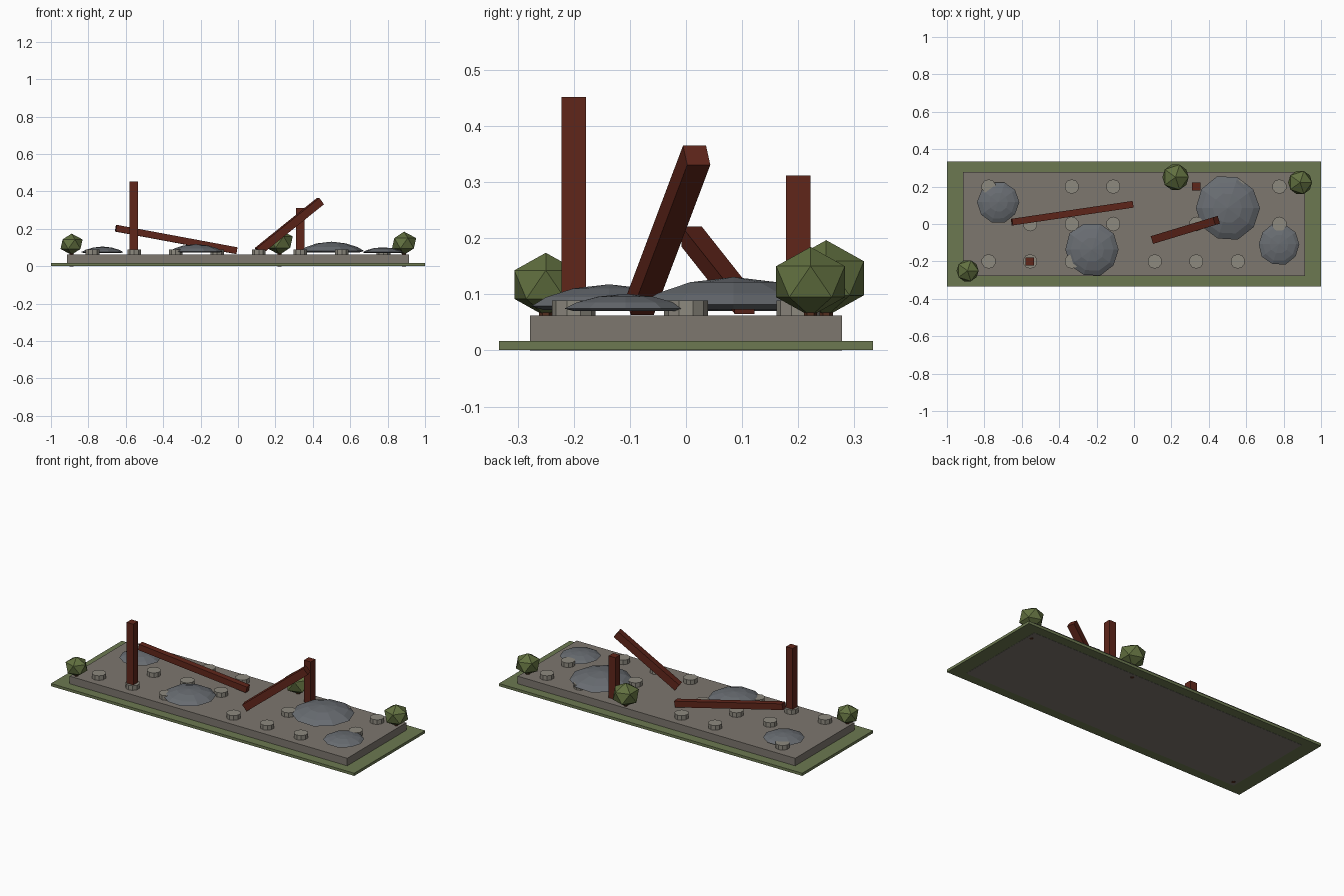
import bpy, bmesh, math, random
from mathutils import Vector, Matrix

if "Cube" in bpy.data.objects:
    bpy.data.objects.remove(bpy.data.objects["Cube"])

random.seed(4)


def material(name, r, g, b):
    m = bpy.data.materials.new(name)
    m.diffuse_color = (*[(c / 255) ** 2.2 for c in (r, g, b)], 1)
    m.use_nodes = True
    m.node_tree.nodes["Principled BSDF"].inputs["Base Color"].default_value = m.diffuse_color
    return m


GRASS = material("grass", 108, 120, 82)
STONE = material("floor_stone", 124, 118, 110)
STUB = material("stub_stone", 140, 136, 126)
RUBBLE = material("rubble", 104, 108, 113)
WOOD = material("red_timber", 96, 42, 32)
LEAF = material("leaf", 98, 112, 66)
BARK = material("bark", 84, 50, 36)


def finish(name, bm, mat):
    bmesh.ops.recalc_face_normals(bm, faces=bm.faces)
    me = bpy.data.meshes.new(name)
    bm.to_mesh(me)
    bm.free()
    me.materials.append(mat)
    ob = bpy.data.objects.new(name, me)
    bpy.context.collection.objects.link(ob)
    return ob


def box(name, size, loc, mat):
    bm = bmesh.new()
    bmesh.ops.create_cube(bm, size=1, matrix=Matrix.Translation(loc) @ Matrix.Diagonal((*size, 1)))
    return finish(name, bm, mat)


def cylinder(name, r, z0, z1, x, y, sides, mat):
    bm = bmesh.new()
    bmesh.ops.create_cone(bm, cap_ends=True, segments=sides, radius1=r, radius2=r, depth=z1 - z0,
                          matrix=Matrix.Translation((x, y, (z0 + z1) / 2)))
    return finish(name, bm, mat)


def beam(name, a, b, w, mat):
    a, b = Vector(a), Vector(b)
    d = b - a
    ob = box(name, (w, w, d.length), (0, 0, 0), mat)
    ob.matrix_world = Matrix.Translation((a + b) / 2) @ d.to_track_quat('Z', 'Y').to_matrix().to_4x4()
    return ob


# low flat-bottomed dome with faceted rings
def mound(name, x, y, r, z0, z1, n=10):
    bm = bmesh.new()
    rings = []
    for f, h in ((0.86, 0), (0.99, 0.15), (0.8, 0.5), (0.45, 0.84)):
        ring = []
        for i in range(n):
            a = 2 * math.pi * i / n
            k = r * f * random.uniform(0.97, 1.03)
            ring.append(bm.verts.new((x + k * math.cos(a), y + k * math.sin(a), z0 + (z1 - z0) * h)))
        rings.append(ring)
    apex = bm.verts.new((x, y, z1))
    bm.faces.new(rings[0])
    for lo, hi in zip(rings, rings[1:]):
        for i in range(n):
            j = (i + 1) % n
            bm.faces.new((lo[i], lo[j], hi[j], hi[i]))
    for i in range(n):
        bm.faces.new((rings[-1][i], rings[-1][(i + 1) % n], apex))
    return finish(name, bm, RUBBLE)


# ground and stone platform
box("grass_plot", (2, 0.667, 0.016), (0, 0, 0.009), GRASS)
box("stone_platform", (1.83, 0.556, 0.062), (0, 0, 0.031), STONE)

# foundation stubs on a regular grid, some missing
rows = {0.2: (0, 2, 3, 6, 7), 0.0: (1, 2, 3, 5, 7), -0.2: (0, 1, 2, 4, 5, 6)}
for y, cols in rows.items():
    for c in cols:
        cylinder("foundation_stub", 0.039, 0.06, 0.089, -0.777 + 0.222 * c, y, 10, STUB)

# rubble mounds
for x, y, r, z0, z1 in ((-0.725, 0.117, 0.113, 0.07, 0.105), (-0.225, -0.137, 0.146, 0.072, 0.118),
                        (0.5, 0.085, 0.176, 0.073, 0.131), (0.775, -0.108, 0.112, 0.07, 0.101)):
    mound("rubble_mound", x, y, r, z0, z1)

# standing posts
for x, y, top in ((-0.557, -0.2, 0.452), (0.333, 0.2, 0.312)):
    box("standing_post", (0.044, 0.044, top - 0.062), (x, y, (top + 0.062) / 2), WOOD)

# fallen beams
beam("fallen_beam_long", (-0.653, 0.01, 0.203), (-0.008, 0.105, 0.083), 0.036, WOOD)
beam("fallen_beam_short", (0.108, -0.082, 0.08), (0.441, 0.019, 0.348), 0.043, WOOD)

# bushes with short stems
for x, y, r in ((-0.89, -0.25, 0.066), (0.222, 0.25, 0.079), (0.888, 0.222, 0.072)):
    z = 0.06 + r * 0.87
    bm = bmesh.new()
    bmesh.ops.create_icosphere(bm, subdivisions=1, radius=r,
                               matrix=Matrix.Translation((x, y, z)) @ Matrix.Diagonal((1, 1, 0.86, 1)))
    finish("bush", bm, LEAF)
    cylinder("bush_stem", 0.012, -0.0005, z, x, y, 6, BARK)
